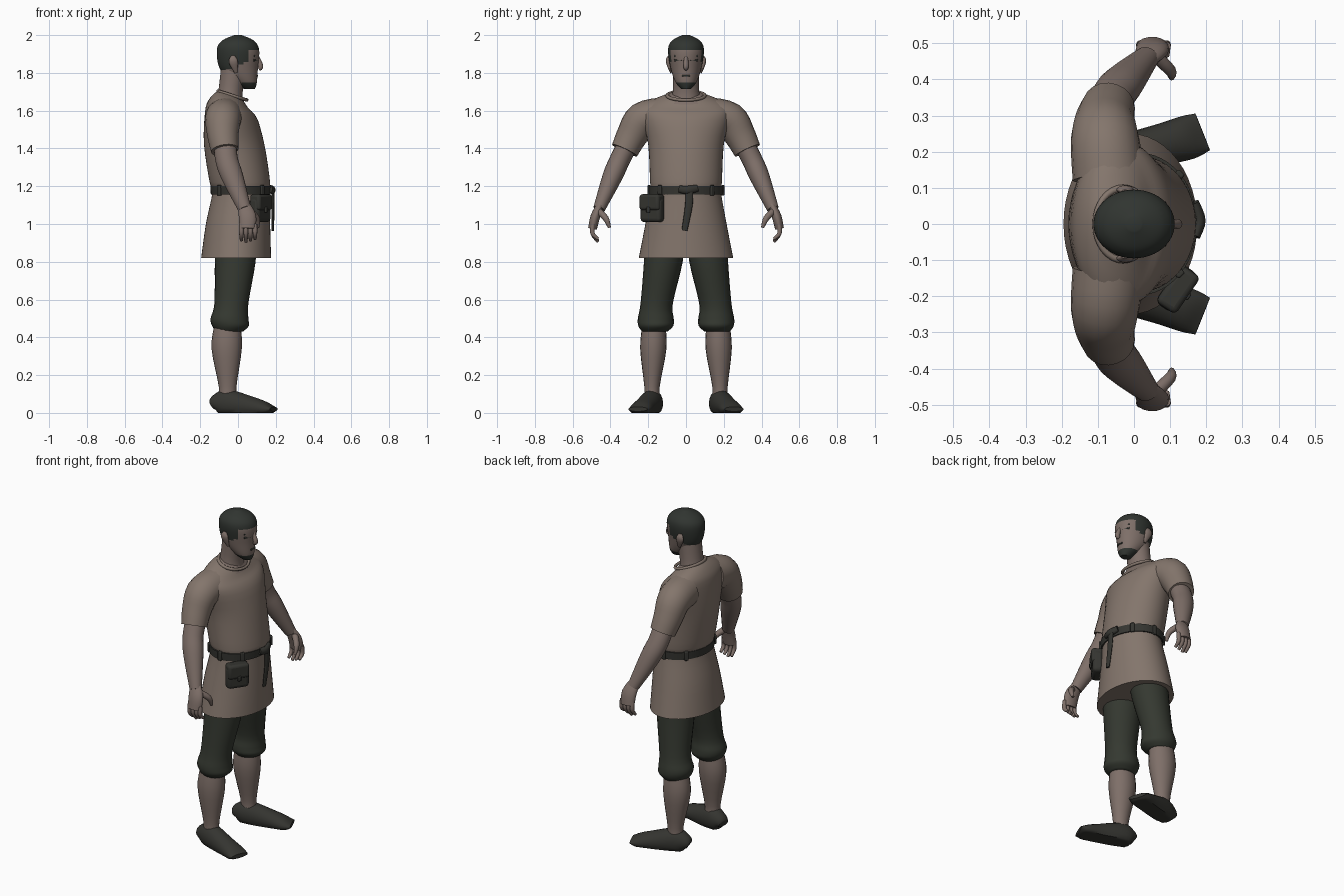
import bpy, bmesh, math
from mathutils import Vector

cube = bpy.data.objects.get("Cube")
if cube:
    bpy.data.objects.remove(cube)
X, Z = Vector((1, 0, 0)), Vector((0, 0, 1))
parts = []


def material(name, *colour):
    m = bpy.data.materials.new(name)
    m.use_nodes = True
    m.diffuse_color = (*colour, 1)
    m.node_tree.nodes["Principled BSDF"].inputs["Base Color"].default_value = m.diffuse_color
    return m


cloth = material("tunic cloth", .23, .18, .15)
skin = material("skin", .21, .16, .14)
breeches_cloth = material("breeches cloth", .035, .04, .03)
leather = material("dark leather", .035, .035, .03)
hair = material("dark hair", .03, .035, .03)


def resample(rows, sub):
    """Smooth curve through the section rows."""
    rows = [Vector(row) for row in rows]
    padded = [rows[0], *rows, rows[-1]]
    result = []
    for before, start, end, after in zip(padded, padded[1:], padded[2:], padded[3:]):
        leave, arrive = (end - before) / 2, (after - start) / 2
        for step in range(sub):
            t = step / sub
            ease = t * t * (3 - 2 * t)
            result.append(start.lerp(end, ease) + leave * t * (1 - t) ** 2 - arrive * t * t * (1 - t))
    return result + [rows[-1]]


def loft(name, rows, materials, ref=X, axis=None, sides=20, sub=4, mirror=1, shape=None, paint=None):
    """Skin oval sections, each given as x, y, z, radius along ref and other radius."""
    rows = resample(rows, sub)
    centres = [Vector(row[:3]) for row in rows]
    last = len(rows) - 1
    bm = bmesh.new()
    rings = []
    for i, (centre, row) in enumerate(zip(centres, rows)):
        along = axis or (centres[min(i + 1, last)] - centres[max(i - 1, 0)]).normalized()
        u = (ref - along * ref.dot(along)).normalized()
        v = along.cross(u)
        ring = []
        for k in range(sides):
            angle = math.tau * k / sides
            p = centre + u * row[3] * math.cos(angle) + v * row[4] * math.sin(angle)
            if shape:
                p = shape(p)
            ring.append(bm.verts.new((p.x, p.y * mirror, p.z)))
        rings.append(ring)
    for lower, upper in zip(rings, rings[1:]):
        for k in range(sides):
            bm.faces.new((lower[k - 1], lower[k], upper[k], upper[k - 1]))
    caps = [bm.faces.new(rings[0]), bm.faces.new(rings[-1])]
    bmesh.ops.poke(bm, faces=caps)
    bmesh.ops.recalc_face_normals(bm, faces=bm.faces)
    if paint:
        for face in bm.faces:
            face.material_index = paint(face.calc_center_median())
    mesh = bpy.data.meshes.new(name)
    bm.to_mesh(mesh)
    bm.free()
    for m in materials:
        mesh.materials.append(m)
    ob = bpy.data.objects.new(name, mesh)
    bpy.context.collection.objects.link(ob)
    parts.append(ob)


def column(name, rows, *materials, **options):
    """Upright part on the centre plane, from rows of x, z, depth and half width."""
    loft(name, [(x, 0, z, depth, width) for x, z, depth, width in rows],
         materials, axis=Z, sides=48, **options)


def tube(name, rows, mat, flat=1, **options):
    """Part along a path, from rows of x, y, z and radius; flat scales the other radius."""
    loft(name, [(x, y, z, r, r * flat) for x, y, z, r in rows], [mat], **options)


def box(name, place, size, mat, turn=0, bevel=.005):
    bpy.ops.mesh.primitive_cube_add(size=1, location=place, rotation=(0, 0, turn))
    ob = bpy.context.object
    ob.name, ob.scale = name, size
    bpy.ops.object.transform_apply(location=False, rotation=False)
    mod = ob.modifiers.new("soft edges", "BEVEL")
    mod.width, mod.segments = bevel, 3
    ob.data.materials.append(mat)
    parts.append(ob)


# Tunic, with the neckline dropping toward the front
def drop_neck(p):
    amount = min(max((p.z - 1.55) / .12, 0), 1)
    return p - Z * amount * (p.x + .04) * .3


def inside_collar(c):
    return int(c.z > 1.63 and math.hypot(c.x + .03, c.y * .8) < .075)


column("tunic", [(-.01, .82, .185, .25), (0, 1, .17, .215), (.015, 1.17, .15, .185), (.01, 1.22, .16, .19),
                 (-.02, 1.42, .16, .2), (-.04, 1.58, .135, .235), (-.05, 1.64, .1, .2), (-.04, 1.69, .06, .08)],
       cloth, skin, shape=drop_neck, paint=inside_collar)
bpy.ops.mesh.primitive_torus_add(major_radius=.09, minor_radius=.009, location=(-.03, 0, 1.68),
                                 rotation=(0, .3, 0), major_segments=32, minor_segments=8)
collar = bpy.context.object
collar.name, collar.scale = "collar", (.9, 1.1, 1)
collar.data.materials.append(cloth)
parts.append(collar)


# Neck and head, painted with hair and a chin beard
def hair_or_beard(c):
    hairline = 1.92 if c.x > .05 else 1.84 + c.x * .4
    return int(c.z > hairline or (c.z < 1.75 and c.x > .02))


column("neck", [(-.05, 1.62, .08, .09), (-.04, 1.7, .065, .07), (-.02, 1.83, .07, .07)], skin)
column("head", [(.06, 1.715, .03, .025), (.04, 1.75, .06, .055), (.005, 1.82, .1, .08), (0, 1.92, .112, .095),
                (0, 1.97, .085, .075), (0, 2, .02, .02)], skin, hair, sub=8, paint=hair_or_beard)
tube("nose", [(.1, 0, 1.89, .01), (.12, 0, 1.835, .014), (.11, 0, 1.82, .01)], skin, sides=12)
tube("mouth", [(.101, -.02, 1.785, .005), (.101, .02, 1.785, .005)], hair, sides=8)

for mirror, word in ((1, "left"), (-1, "right")):
    def limb(name, rows, mat, flat=1, **options):
        tube(word + "_" + name, rows, mat, flat, mirror=mirror, **options)

    # Face details
    for name, z in (("eyebrow", 1.89), ("eye", 1.867)):
        limb(name, [(.102, .02, z, .006), (.082, .06, z, .006)], hair, sides=8)
    limb("ear", [(-.01, .08, 1.8, .008), (-.025, .095, 1.86, .024), (-.025, .09, 1.89, .01)], skin, .5)

    # Sleeve, arm and hand
    limb("sleeve", [(-.07, .13, 1.57, .1), (-.08, .23, 1.55, .095), (-.08, .285, 1.47, .083),
                    (-.07, .325, 1.39, .073)], cloth)
    limb("arm", [(-.07, .3, 1.44, .06), (-.06, .35, 1.34, .06), (-.03, .39, 1.25, .058),
                 (.035, .46, 1.08, .035)], skin, .9)
    limb("palm", [(.03, .455, 1.1, .034), (.05, .48, 1.04, .046), (.05, .495, .975, .042)], skin, .55)
    for k, finger in enumerate(("little", "ring", "middle", "index")):
        x = .018 + k * .024
        tip = .905 + abs(k - 1) * .008
        limb(finger + "_finger", [(x, .492, 1, .012), (x, .495, .95, .012), (x, .465, tip, .008)],
             skin, sides=10)
    limb("thumb", [(.06, .465, 1.07, .018), (.1, .425, 1.03, .016), (.104, .405, .98, .008)], skin)

    # Breeches gathered below the knee, calf and shoe
    limb("breeches", [(-.01, .11, .95, .11), (-.015, .12, .8, .108), (-.035, .155, .58, .09),
                      (-.045, .16, .5, .1), (-.04, .16, .46, .097), (-.045, .165, .43, .07)],
         breeches_cloth, .95, axis=Z)
    limb("calf", [(-.055, .17, .47, .07), (-.06, .173, .34, .08), (-.055, .18, .14, .047),
                  (-.055, .18, .07, .05)], skin, .87, axis=Z)
    shoe = [(-.137, .165, .04, .025), (-.115, .17, .05, .05), (-.06, .18, .05, .075),
            (.08, .22, .03, .053), (.15, .24, .02, .037), (.19, .255, .02, .012)]
    loft(word + "_shoe", [(x, y, z, r, r * .5 + .02 + max(x, 0) * .15) for x, y, z, r in shoe], [leather],
         ref=Z, mirror=mirror, shape=lambda p: Vector((p.x, p.y, max(p.z, 0))))

# Belt with loops and knotted end
column("belt", [(.014, 1.155, .158, .195), (.014, 1.2, .16, .197)], leather)
for k in (1, 2, 3, 5, 6, 7):
    angle = math.tau * k / 8
    box("belt_loop", (.014 + math.cos(angle) * .16, math.sin(angle) * .195, 1.178), (.016, .024, .056),
        leather, angle)
tube("belt_knot", [(.17, -.035, 1.185, .013), (.182, .01, 1.18, .016), (.167, .06, 1.19, .013)], leather, 1.4)
tube("hanging_strap", [(.183, .018, 1.19, .008), (.186, .015, 1.1, .008), (.184, -.008, .965, .006)],
     leather, 2.5)

# Pouch, flap and fastener
box("pouch", (.118, -.178, 1.075), (.06, .13, .13), leather, -.6, .02)
box("pouch_flap", (.122, -.181, 1.115), (.066, .125, .085), leather, -.6, .015)
box("pouch_fastener", (.149, -.2, 1.075), (.012, .022, .03), leather, -.6)

bpy.ops.object.select_all(action="DESELECT")
for ob in parts:
    ob.select_set(True)
bpy.context.view_layer.objects.active = collar
bpy.ops.object.shade_smooth_by_angle(angle=math.radians(50))
